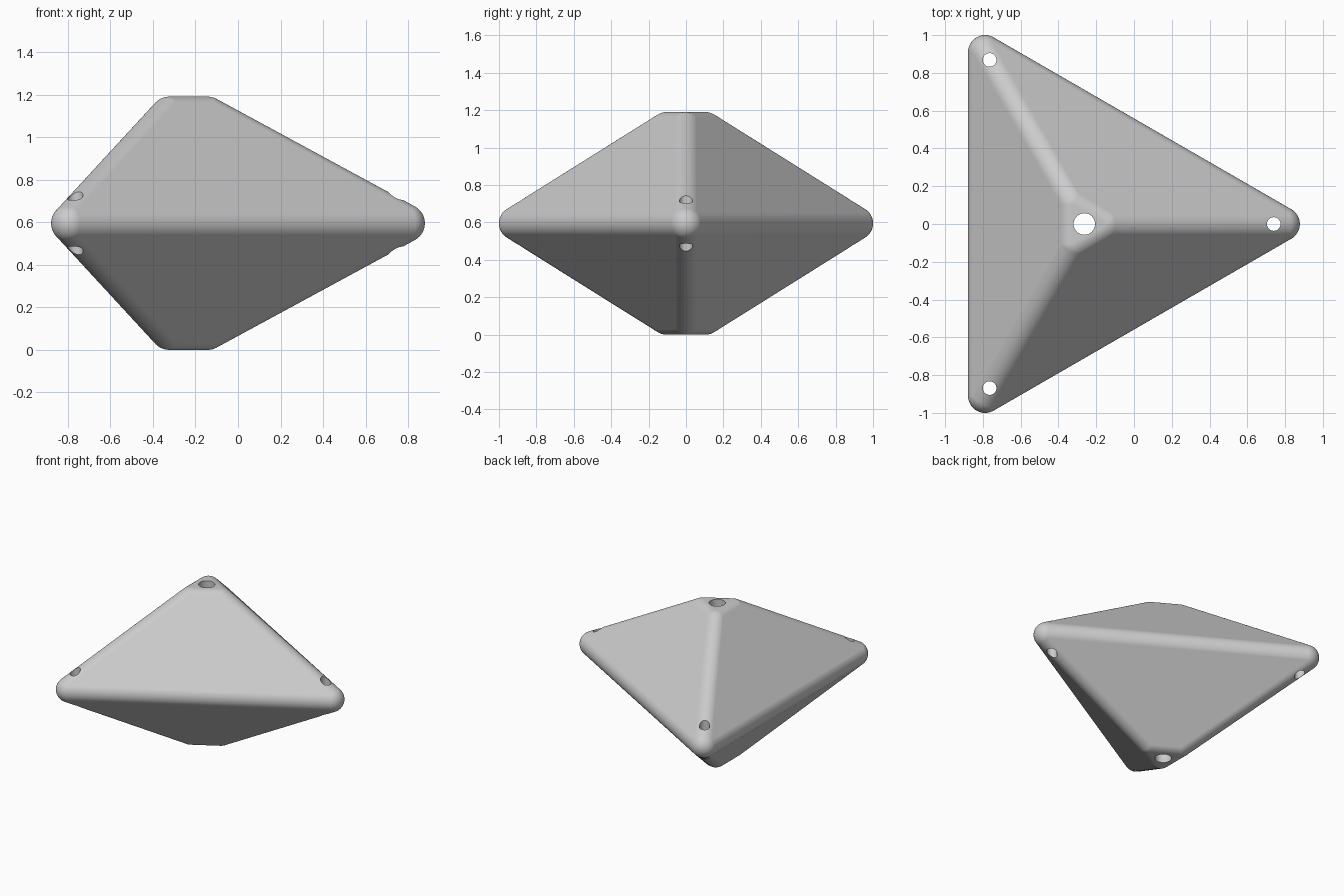
import bpy, bmesh, math
from mathutils import Matrix, Vector

cube = bpy.data.objects.get("Cube")
if cube:
    bpy.data.objects.remove(cube, do_unlink=True)

CENTRE_X, MID_Z = -0.263, 0.595
ROUND = 0.09           # edge rounding radius
CORNER, TIP = 1.051, 0.12   # distance of core corners from the axis
TIP_RISE = 0.505       # core half height


def ring(radius, z):
    """Three points around the vertical axis, the first towards +x."""
    return [Vector((CENTRE_X + radius * math.cos(a), radius * math.sin(a), z))
            for a in (0, math.tau / 3, -math.tau / 3)]


def make_object(name, bm):
    mesh = bpy.data.meshes.new(name)
    bm.to_mesh(mesh)
    bm.free()
    obj = bpy.data.objects.new(name, mesh)
    bpy.context.collection.objects.link(obj)
    return obj


# Rounded double pyramid: hull around a ball at each core corner
bm = bmesh.new()
for point in (ring(CORNER, MID_Z) + ring(TIP, MID_Z + TIP_RISE)
              + ring(TIP, MID_Z - TIP_RISE)):
    bmesh.ops.create_uvsphere(bm, u_segments=48, v_segments=32, radius=ROUND,
                              matrix=Matrix.Translation(point))
bmesh.ops.delete(bm, geom=bm.faces[:], context='FACES_ONLY')
bmesh.ops.delete(bm, geom=bm.edges[:], context='EDGES_FACES')
hull = bmesh.ops.convex_hull(bm, input=bm.verts[:])
inside = {v for v in hull["geom_interior"] + hull["geom_unused"]
          if isinstance(v, bmesh.types.BMVert)}
bmesh.ops.delete(bm, geom=list(inside), context='VERTS')
bmesh.ops.dissolve_limit(bm, angle_limit=math.radians(0.3),
                         verts=bm.verts[:], edges=bm.edges[:])
bmesh.ops.recalc_face_normals(bm, faces=bm.faces[:])
body = make_object("rounded_pyramid_body", bm)

# Vertical through holes: one on the axis and one near each corner
bm = bmesh.new()
holes = [(Vector((CENTRE_X, 0, MID_Z)), 0.057)]
holes += [(p, 0.036) for p in ring(1.003, MID_Z)]
for point, radius in holes:
    bmesh.ops.create_cone(bm, cap_ends=True, segments=40, radius1=radius,
                          radius2=radius, depth=2,
                          matrix=Matrix.Translation(point))
cutter = make_object("hole_cutter", bm)
cutter.hide_render = True

bpy.ops.object.select_all(action='DESELECT')
body.select_set(True)
bpy.context.view_layer.objects.active = body
cut = body.modifiers.new("holes", 'BOOLEAN')
cut.operation = 'DIFFERENCE'
cut.solver = 'EXACT'
cut.object = cutter
bpy.ops.object.modifier_apply(modifier=cut.name)
bpy.data.objects.remove(cutter, do_unlink=True)

# Smooth rounding with crisp hole rims and flat large faces
bpy.ops.object.shade_smooth_by_angle(angle=math.radians(30))
weighted = body.modifiers.new("flat_faces", 'WEIGHTED_NORMAL')
weighted.keep_sharp = True

# Plain grey material
grey = bpy.data.materials.new("light_grey")
grey.use_nodes = True
colour = (0.6, 0.6, 0.6, 1)
grey.diffuse_color = colour
grey.node_tree.nodes["Principled BSDF"].inputs["Base Color"].default_value = colour
body.data.materials.clear()
body.data.materials.append(grey)
